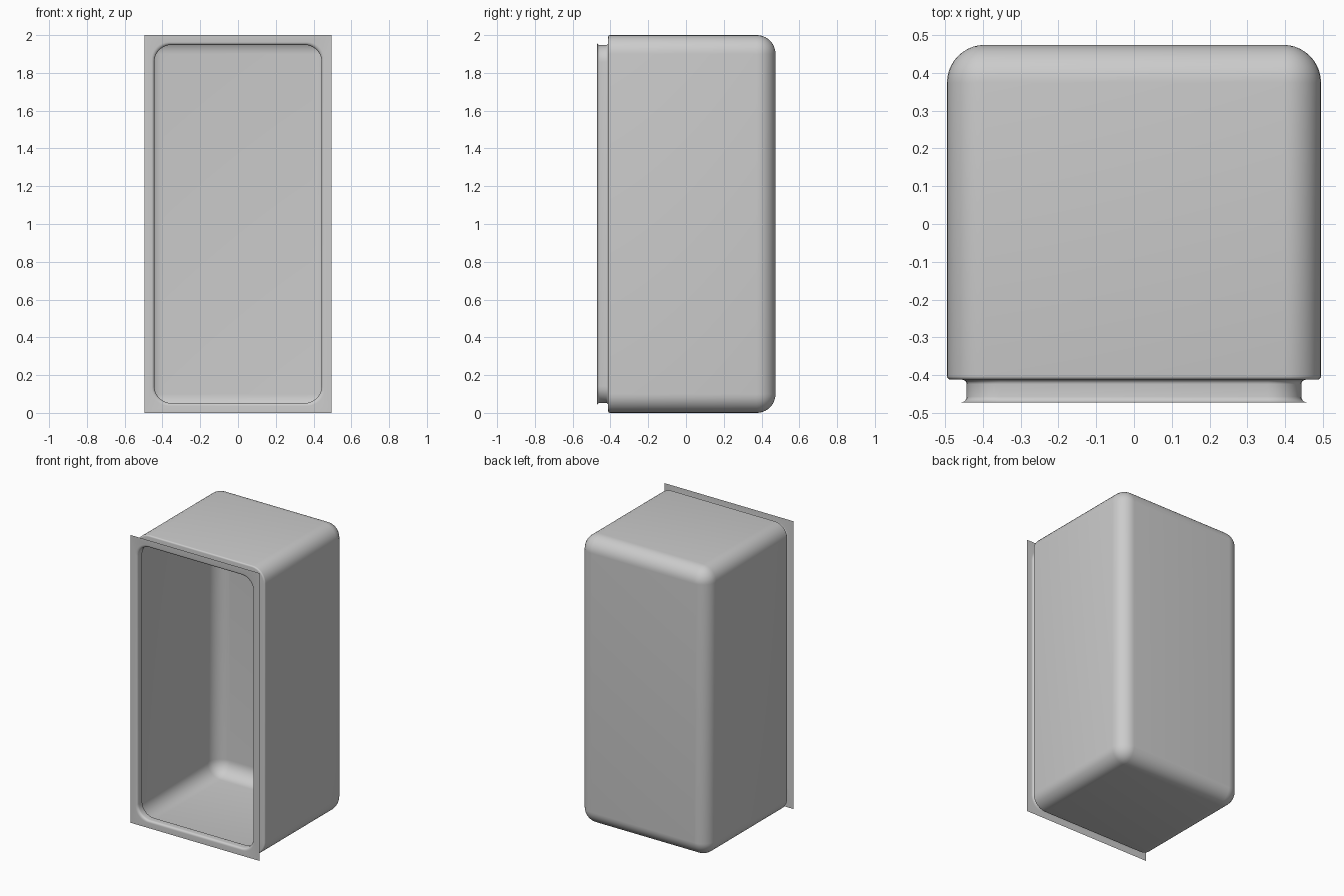
import bpy, bmesh, math

if "Cube" in bpy.data.objects:
    bpy.data.objects.remove(bpy.data.objects["Cube"])

W, H = 0.495, 1.0      # half width and half height
SEG = 8                # segments per rounded corner


def ring(bm, y, inset, radius):
    """Rounded rectangle in the XZ plane at depth y."""
    verts = []
    for k, (sx, sz) in enumerate(((1, 1), (-1, 1), (-1, -1), (1, -1))):
        cx = sx * (W - inset - radius)
        cz = sz * (H - inset - radius)
        for i in range(SEG + 1):
            a = math.pi / 2 * (k + i / SEG)
            verts.append(bm.verts.new((cx + radius * math.cos(a), y,
                                       1 + cz + radius * math.sin(a))))
    return verts


def arc(y0, d0, r, a0, a1, n):
    """Points (y, inset) along an arc in the wall profile."""
    angles = [math.radians(a0 + (a1 - a0) * i / n) for i in range(n + 1)]
    return [(y0 + r * math.cos(a), d0 + r * math.sin(a)) for a in angles]


grey = bpy.data.materials.new("light grey")
grey.diffuse_color = (0.6, 0.6, 0.6, 1)
grey.use_nodes = True
grey.node_tree.nodes["Principled BSDF"].inputs["Base Color"].default_value = grey.diffuse_color

# Wall profile from the front flange back to the rear wall: (y, inset, corner radius)
profile = [(-0.472, 0.0, 0.0)]                                   # square flange edge
neck = arc(-0.457, 0.037, 0.015, 180, 90, 5)                     # flare behind flange
neck += arc(-0.424, 0.040, 0.012, 90, 0, 5)                      # fillet into shoulder
profile += [(y, d, 0.09) for y, d in neck]
shoulder = arc(-0.402, 0.010, 0.010, 180, 270, 4)                # small front edge round
profile += [(y, d, 0.1 - d) for y, d in shoulder]
back = arc(0.374, 0.1, 0.1, 270, 360, 10)                        # large rear edge round
profile += [(y, d, max(0.0, 0.1 - d)) for y, d in back]

# Open-fronted shell
bm = bmesh.new()
rings = [ring(bm, *p) for p in profile]
count = len(rings[0])
for a, b in zip(rings, rings[1:]):
    for i in range(count):
        j = (i + 1) % count
        bm.faces.new((a[i], a[j], b[j], b[i]))
# Rear wall
bm.faces.new([rings[-1][k * (SEG + 1)] for k in range(4)])
bmesh.ops.remove_doubles(bm, verts=bm.verts, dist=1e-5)
bmesh.ops.recalc_face_normals(bm, faces=bm.faces)

mesh = bpy.data.meshes.new("open_box_shell")
bm.to_mesh(mesh)
bm.free()
mesh.materials.append(grey)
shell = bpy.data.objects.new("open_box_shell", mesh)
bpy.context.collection.objects.link(shell)

# Smooth shading with crisp flange edges
bpy.context.view_layer.objects.active = shell
shell.select_set(True)
bpy.ops.object.shade_smooth_by_angle(angle=math.radians(35))
